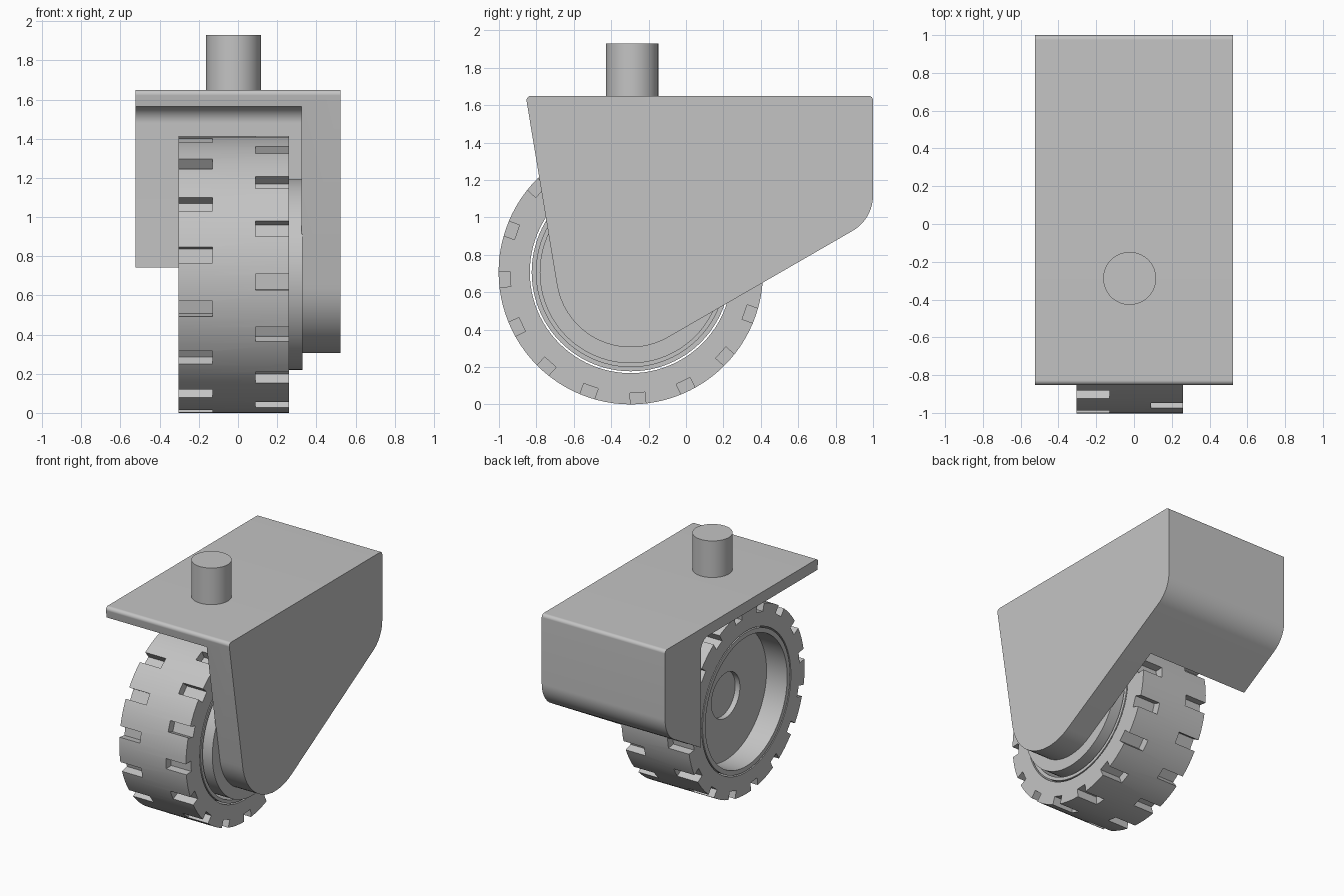
import bpy, bmesh
from math import radians, sin, cos, tan, pi
from mathutils import Vector, Matrix

old = bpy.data.objects.get("Cube")
if old:
    bpy.data.objects.remove(old)

grey = bpy.data.materials.new("plain_grey")
grey.use_nodes = True
GREY = (0.55, 0.55, 0.55, 1)
grey.diffuse_color = GREY
grey.node_tree.nodes["Principled BSDF"].inputs["Base Color"].default_value = GREY

WHEEL_Y, WHEEL_Z = -0.295, 0.707
WHEEL_R = 0.707
LEFT, RIGHT = -0.305, 0.26     # tyre side faces in x


def make_object(name, bm):
    bmesh.ops.recalc_face_normals(bm, faces=bm.faces)
    mesh = bpy.data.meshes.new(name)
    bm.to_mesh(mesh)
    bm.free()
    mesh.materials.append(grey)
    obj = bpy.data.objects.new(name, mesh)
    bpy.context.collection.objects.link(obj)
    return obj


def activate(obj):
    bpy.ops.object.select_all(action='DESELECT')
    obj.select_set(True)
    bpy.context.view_layer.objects.active = obj


def smooth(obj):
    activate(obj)
    bpy.ops.object.shade_smooth_by_angle(angle=radians(30))


def cut(obj, cutter):
    mod = obj.modifiers.new("cut", 'BOOLEAN')
    mod.operation = 'DIFFERENCE'
    mod.solver = 'EXACT'
    mod.object = cutter
    activate(obj)
    bpy.ops.object.modifier_apply(modifier=mod.name)
    bpy.data.objects.remove(cutter)


def rounded(corners, steps=20):
    """Outline from (y, z, radius) corners, with arcs at rounded ones."""
    out = []
    for i, (y, z, r) in enumerate(corners):
        p = Vector((y, z))
        if r == 0:
            out.append(p)
            continue
        a = (Vector(corners[i - 1][:2]) - p).normalized()
        b = (Vector(corners[(i + 1) % len(corners)][:2]) - p).normalized()
        half = a.angle(b) / 2
        centre = p + (a + b).normalized() * r / sin(half)
        start = p + a * r / tan(half) - centre
        end = p + b * r / tan(half) - centre
        sweep = pi - 2 * half
        for k in range(steps + 1):
            t = k / steps
            out.append(centre + (start * sin((1 - t) * sweep)
                                 + end * sin(t * sweep)) / sin(sweep))
    return out


def extrude_x(name, outline, x0, x1):
    bm = bmesh.new()
    face = bm.faces.new([bm.verts.new((x0, p.x, p.y)) for p in outline])
    new = bmesh.ops.extrude_face_region(bm, geom=[face])["geom"]
    bmesh.ops.translate(bm, vec=(x1 - x0, 0, 0),
                        verts=[v for v in new if isinstance(v, bmesh.types.BMVert)])
    return make_object(name, bm)


def lathe(name, profile, closed=False, steps=96):
    """Turn (x, radius) points around the wheel axle."""
    bm = bmesh.new()
    vs = [bm.verts.new((x, WHEEL_Y, WHEEL_Z + r)) for x, r in profile]
    es = [bm.edges.new(pair) for pair in zip(vs, vs[1:])]
    if closed:
        es.append(bm.edges.new((vs[-1], vs[0])))
    bmesh.ops.spin(bm, geom=vs + es, cent=(0, WHEEL_Y, WHEEL_Z), axis=(1, 0, 0),
                   angle=2 * pi, steps=steps)
    bmesh.ops.remove_doubles(bm, verts=bm.verts, dist=0.0001)
    return make_object(name, bm)


# Bracket: solid side outline, hollowed from the right of the model
bracket = extrude_x("bracket", rounded([
    (-0.857, 1.65, 0.025), (-0.596, 0.07, 0.4),
    (1, 0.991, 0.22), (1, 1.65, 0.025)]), -0.523, 0.523)
hollow = extrude_x("bracket_cutter", rounded([
    (-1.5, 1.565, 0), (0.567, 1.565, 0.085), (0.567, -0.5, 0), (-1.5, -0.5, 0)]),
    -1, 0.325)
cut(bracket, hollow)
smooth(bracket)

# Mounting stem
bm = bmesh.new()
bmesh.ops.create_cone(bm, cap_ends=True, segments=64, radius1=0.14, radius2=0.14,
                      depth=0.3, matrix=Matrix.Translation((-0.023, -0.288, 1.78)))
smooth(make_object("stem", bm))

# Tyre with staggered tread notches on both shoulders
tyre = lathe("tyre", [(LEFT, 0.54), (LEFT, WHEEL_R), (RIGHT, WHEEL_R), (RIGHT, 0.54)],
             closed=True)
bm = bmesh.new()
STEP = radians(22.5)
for x0, x1, phase in ((0.09, RIGHT + 0.1, 0), (LEFT - 0.1, -0.13, STEP / 2)):
    for i in range(16):
        angle = radians(3.2) + phase + i * STEP
        place = (Matrix.Translation(((x0 + x1) / 2, WHEEL_Y, WHEEL_Z))
                 @ Matrix.Rotation(angle, 4, 'X')
                 @ Matrix.Translation((0, 0.7, 0))
                 @ Matrix.Diagonal((x1 - x0, 0.11, 0.082, 1)))
        bmesh.ops.create_cube(bm, size=1, matrix=place)
cut(tyre, make_object("tread_cutter", bm))
smooth(tyre)

# Rim: dished on the open side, with a shallow round centre recess
rim = lathe("rim", [(0.1, 0), (0.1, 0.505), (RIGHT, 0.505), (RIGHT, 0.53),
                    (LEFT, 0.53), (LEFT, 0.495), (-0.13, 0.495),
                    (-0.13, 0.172), (-0.09, 0.172), (-0.09, 0)])
smooth(rim)

# Motor drum joining the rim to the bracket
smooth(lathe("motor_drum", [(0.05, 0), (0.05, 0.487), (0.33, 0.487), (0.33, 0)]))
